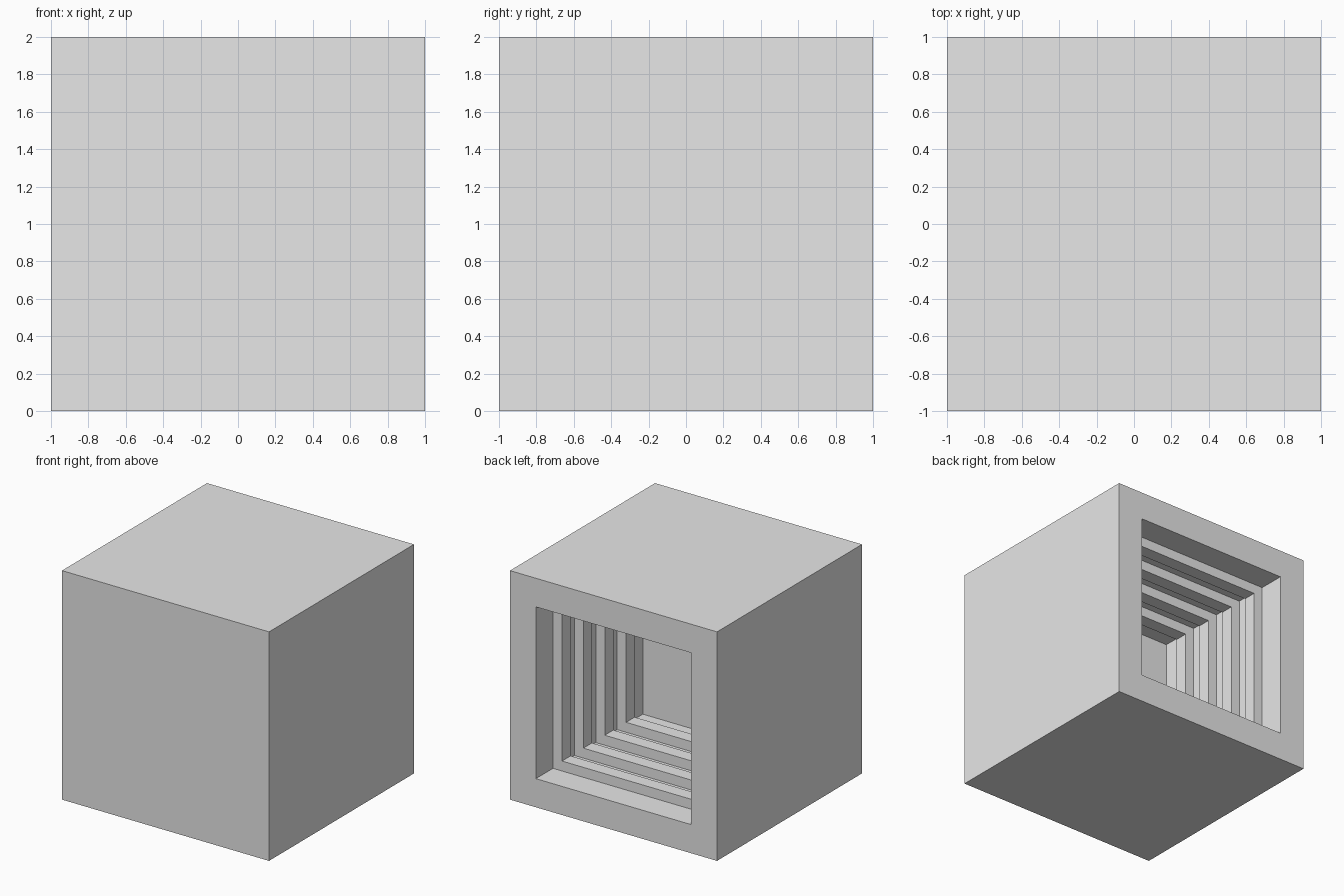
import bpy
import bmesh

old = bpy.data.objects.get("Cube")
if old:
    bpy.data.objects.remove(old, do_unlink=True)

# One plain grey for everything
grey = bpy.data.materials.new("light_grey")
grey.use_nodes = True
colour = (0.8, 0.8, 0.8, 1)
grey.diffuse_color = colour
grey.node_tree.nodes["Principled BSDF"].inputs["Base Color"].default_value = colour

HALF = 1.0       # half side of the block
OPENING = 0.75   # half side of the recess
RIB_INNER = 0.663
RIB = 0.118      # rib thickness
FIRST = 2 * RIB
PITCH = 2.5 * RIB
DEPTH = 12.5 * RIB


def square(bm, half, y):
    """Square ring of vertices facing the back, centred on the block."""
    return [bm.verts.new((sx * half, y, HALF + sz * half))
            for sx, sz in ((-1, -1), (1, -1), (1, 1), (-1, 1))]


def bridge(bm, a, b):
    for i in range(4):
        j = (i + 1) % 4
        bm.faces.new((a[i], a[j], b[j], b[i]))


def finish(bm, name):
    bmesh.ops.recalc_face_normals(bm, faces=bm.faces)
    mesh = bpy.data.meshes.new(name)
    bm.to_mesh(mesh)
    bm.free()
    mesh.materials.append(grey)
    obj = bpy.data.objects.new(name, mesh)
    bpy.context.collection.objects.link(obj)
    return obj


# Block with a square recess in its back
bm = bmesh.new()
rings = [square(bm, h, y) for h, y in
         ((HALF, -HALF), (HALF, HALF), (OPENING, HALF), (OPENING, HALF - DEPTH))]
for a, b in zip(rings, rings[1:]):
    bridge(bm, a, b)
bm.faces.new(rings[0])
bm.faces.new(rings[-1])
finish(bm, "hollow_block")

# Square ribs lining the recess
for n in range(4):
    y = HALF - FIRST - n * PITCH
    bm = bmesh.new()
    rings = [square(bm, h, d) for h, d in
             ((OPENING, y), (RIB_INNER, y), (RIB_INNER, y - RIB), (OPENING, y - RIB))]
    for a, b in zip(rings, rings[1:]):
        bridge(bm, a, b)
    # Open on the outside, where the rib meets the recess wall
    rib = finish(bm, f"recess_rib_{n + 1}")
    # Make the open ring face into the recess
    front = max(rib.data.polygons, key=lambda p: p.center.y)
    if front.normal.y < 0:
        rib.data.flip_normals()
